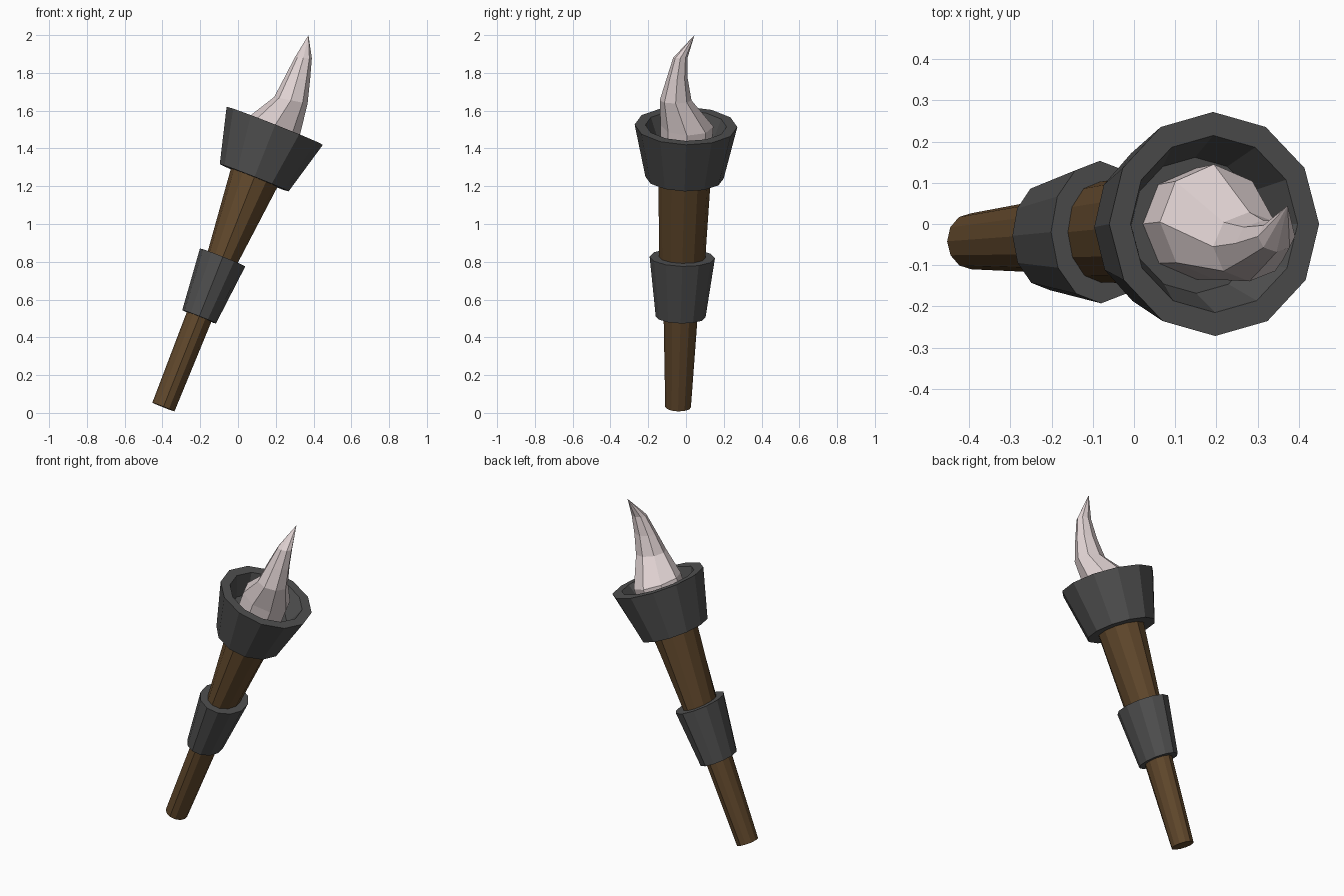
import bpy, bmesh, math
from mathutils import Vector

if "Cube" in bpy.data.objects:
    bpy.data.objects.remove(bpy.data.objects["Cube"])

# Tilted torch axis, running from the handle end to the cup rim
START = Vector((-0.395, -0.042, 0.031))
AXIS = Vector((0.59, 0.042, 1.49)).normalized()


def material(name, rgb):
    m = bpy.data.materials.new(name)
    m.diffuse_color = (*rgb, 1)
    m.use_nodes = True
    m.node_tree.nodes["Principled BSDF"].inputs["Base Color"].default_value = m.diffuse_color
    return m


def ring(center, rx, ry, normal, sides):
    """Elliptical ring of points around a centre, facing along normal."""
    u = Vector((0, 1, 0)).cross(normal).normalized()
    v = normal.cross(u)
    pts = []
    for i in range(sides):
        a = 2 * math.pi * i / sides
        pts.append(center + u * rx * math.cos(a) + v * ry * math.sin(a))
    return pts


def loft(name, rings, mat, tip=None):
    """Skin rings into a closed flat-shaded solid, optionally with a point."""
    bm = bmesh.new()
    loops = [[bm.verts.new(p) for p in r] for r in rings]
    n = len(loops[0])
    bm.faces.new(loops[0][::-1])
    for a, b in zip(loops, loops[1:]):
        for i in range(n):
            j = (i + 1) % n
            bm.faces.new((a[i], a[j], b[j], b[i]))
    if tip is None:
        bm.faces.new(loops[-1])
    else:
        t = bm.verts.new(tip)
        for i in range(n):
            bm.faces.new((loops[-1][i], loops[-1][(i + 1) % n], t))
    bmesh.ops.recalc_face_normals(bm, faces=bm.faces)
    me = bpy.data.meshes.new(name)
    bm.to_mesh(me)
    bm.free()
    me.materials.append(mat)
    ob = bpy.data.objects.new(name, me)
    bpy.context.collection.objects.link(ob)
    return ob


def turned(name, profile, mat, sides=12):
    """Profile of (distance along axis, x radius, y radius)."""
    return loft(name, [ring(START + AXIS * t, rx, ry, AXIS, sides)
                       for t, rx, ry in profile], mat)


wood = material("wood", (0.12, 0.065, 0.025))
iron = material("iron", (0.08, 0.08, 0.08))
pale = material("pale_flame", (0.75, 0.65, 0.65))

# Tapered wooden handle
turned("handle", [(0, 0.063, 0.068), (0.514, 0.070, 0.090),
                  (0.852, 0.085, 0.122), (1.33, 0.135, 0.140)], wood)

# Flared iron collar around the grip
turned("collar", [(0.514, 0.096, 0.132), (0.852, 0.129, 0.173)], iron)

# Iron cup with a thick rim and sunken floor
turned("cup", [(1.306, 0.196, 0.207), (1.602, 0.274, 0.272),
               (1.602, 0.218, 0.215), (1.48, 0.168, 0.165)], iron)

# Curling flame: centre, radii and facing of each cross-section
flame = [((0.150, 0.000, 1.400), 0.140, 0.135, AXIS),
         ((0.195, 0.005, 1.520), 0.142, 0.140, AXIS),
         ((0.280, -0.055, 1.655), 0.090, 0.084, Vector((0.2, 0, 1))),
         ((0.314, -0.047, 1.770), 0.068, 0.056, Vector((0.1, 0, 1))),
         ((0.346, -0.030, 1.880), 0.045, 0.038, Vector((0.05, 0, 1)))]
loft("flame", [ring(Vector(c), rx, ry, n.normalized(), 8)
               for c, rx, ry, n in flame], pale, tip=Vector((0.373, 0.045, 2.0)))
